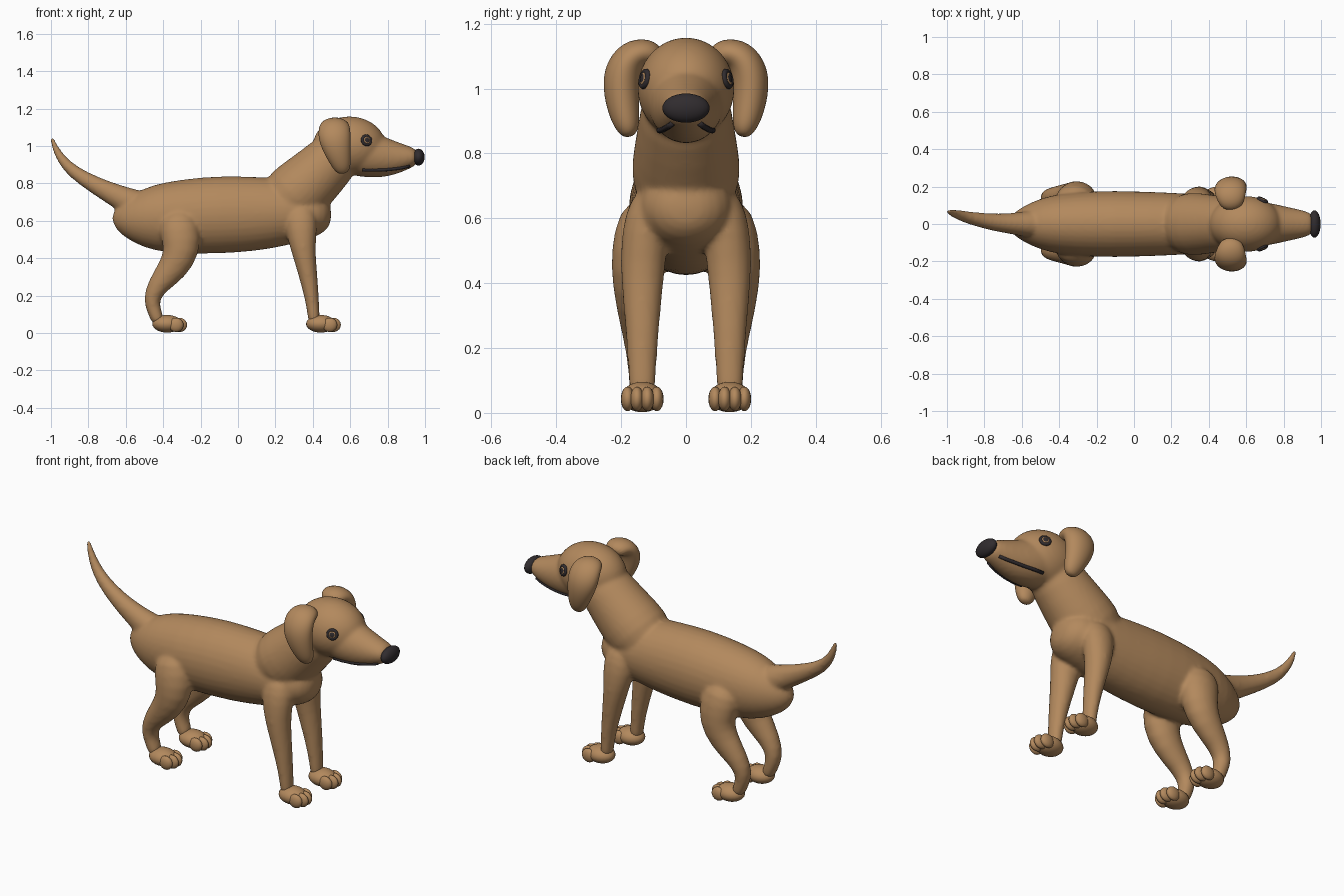
import bpy, bmesh, math
from mathutils import Vector, Matrix

if "Cube" in bpy.data.objects:
    bpy.data.objects.remove(bpy.data.objects["Cube"])


def material(name, rgb):
    m = bpy.data.materials.new(name)
    m.diffuse_color = (*rgb, 1)
    m.use_nodes = True
    m.node_tree.nodes["Principled BSDF"].inputs["Base Color"].default_value = m.diffuse_color
    return m


COAT = material("tan coat", (0.45, 0.25, 0.11))
DARK = material("dark nose", (0.03, 0.025, 0.028))


def loft(bm, pts, side, n=16):
    """Tube of elliptical rings; each point is x, y, z, radius along side, other radius."""
    cs = [Vector(p[:3]) for p in pts]
    rings = []
    for i, p in enumerate(pts):
        t = (cs[min(i + 1, len(cs) - 1)] - cs[max(i - 1, 0)]).normalized()
        a = (side - t * side.dot(t)).normalized()
        b = t.cross(a)
        rings.append([bm.verts.new(cs[i] + a * p[3] * math.cos(k * math.tau / n)
                                   + b * p[4] * math.sin(k * math.tau / n)) for k in range(n)])
    for r, q in zip(rings, rings[1:]):
        for k in range(n):
            bm.faces.new((r[k], r[(k + 1) % n], q[(k + 1) % n], q[k]))
    bm.faces.new(rings[0])
    bm.faces.new(rings[-1])


def ball(bm, c, r, u=24, v=16):
    bmesh.ops.create_uvsphere(bm, u_segments=u, v_segments=v, radius=1,
                              matrix=Matrix.Translation(c) @ Matrix.Diagonal((*r, 1)))


def finish(bm, name, *mats):
    bmesh.ops.recalc_face_normals(bm, faces=bm.faces)
    for f in bm.faces:
        f.smooth = True
    me = bpy.data.meshes.new(name)
    bm.to_mesh(me)
    bm.free()
    for m in mats:
        me.materials.append(m)
    ob = bpy.data.objects.new(name, me)
    bpy.context.collection.objects.link(ob)
    return ob


Y, X = Vector((0, 1, 0)), Vector((1, 0, 0))
bm = bmesh.new()

# torso
loft(bm, [(-.66, 0, .66, .03, .04), (-.625, 0, .635, .075, .095), (-.55, 0, .62, .12, .14),
          (-.45, 0, .615, .157, .183), (-.3, 0, .622, .177, .203), (-.1, 0, .632, .183, .214),
          (.1, 0, .637, .175, .203), (.25, 0, .645, .17, .185), (.4, 0, .635, .155, .135),
          (.47, 0, .63, .11, .095), (.5, 0, .63, .04, .04)], Y)
# neck
loft(bm, [(.22, 0, .66, .15, .16), (.3, 0, .735, .175, .18), (.38, 0, .805, .165, .168),
          (.5, 0, .92, .145, .148), (.57, 0, 1.0, .13, .13)], Y)
# skull and muzzle
ball(bm, (.595, 0, 1.0), (.198, .152, .158))
loft(bm, [(.55, 0, .98, .12, .12), (.67, 0, .955, .125, .127), (.75, 0, .943, .11, .117),
          (.8, 0, .937, .098, .105), (.87, 0, .936, .083, .081), (.93, 0, .94, .067, .056),
          (.96, 0, .94, .052, .04)], Y)
# tail
loft(bm, [(-.5, 0, .67, .085, .09), (-.58, 0, .7, .07, .075), (-.66, .002, .738, .056, .062),
          (-.765, .01, .79, .046, .047), (-.885, .033, .862, .034, .036), (-.95, .052, .935, .026, .026),
          (-.982, .062, 1.0, .017, .017), (-.997, .068, 1.05, .01, .01)], Y)
for s in (1, -1):
    # front leg
    loft(bm, [(.33, s * .1, .69, .05, .07), (.335, s * .122, .6, .072, .092), (.343, s * .13, .5, .073, .078),
              (.353, s * .135, .42, .068, .062), (.386, s * .135, .25, .052, .045),
              (.403, s * .135, .12, .043, .032), (.408, s * .135, .04, .043, .035)], Y)
    # hind leg
    loft(bm, [(-.33, s * .115, .65, .07, .09), (-.31, s * .14, .55, .088, .115), (-.298, s * .15, .44, .085, .1),
              (-.345, s * .15, .345, .07, .083), (-.435, s * .145, .25, .054, .056),
              (-.466, s * .138, .175, .046, .046), (-.446, s * .135, .11, .043, .037),
              (-.42, s * .135, .045, .043, .036)], Y)
body = finish(bm, "body", COAT)
body.modifiers.new("round", 'SUBSURF').levels = 1
rm = body.modifiers.new("fuse", 'REMESH')
rm.mode, rm.voxel_size, rm.use_smooth_shade = 'VOXEL', .01, True
sm = body.modifiers.new("blend", 'SMOOTH')
sm.factor, sm.iterations = .5, 8

# paws with toes
for label, px in (("front", .455), ("hind", -.367)):
    for s, hand in ((1, "left"), (-1, "right")):
        bm = bmesh.new()
        y = s * .135
        ball(bm, (px - .012, y, .049), (.079, .064, .047))
        for dy, dx in ((-.045, .036), (-.016, .055), (.016, .055), (.045, .036)):
            ball(bm, (px + dx, y + dy, .043), (.04, .021, .038), 16, 10)
        finish(bm, f"{label}_paw_{hand}", COAT)

# nose
bm = bmesh.new()
ball(bm, (.965, 0, .94), (.033, .073, .045))
finish(bm, "nose", DARK)

# hanging ears
for s, hand in ((1, "left"), (-1, "right")):
    bm = bmesh.new()
    loft(bm, [(.52, s * .08, 1.09, .045, .03), (.52, s * .115, 1.115, .07, .045),
              (.515, s * .165, 1.105, .085, .056), (.515, s * .198, 1.05, .09, .062),
              (.53, s * .2, .98, .076, .056), (.55, s * .188, .91, .056, .046),
              (.56, s * .178, .873, .042, .034), (.564, s * .174, .852, .02, .016)], X)
    ear = finish(bm, f"ear_{hand}", COAT)
    ear.modifiers.new("round", 'SUBSURF').levels = 2
    ear.modifiers["round"].render_levels = 2

# eyes and mouth lines, laid on the fused head surface
bpy.context.view_layer.update()
skin = body.evaluated_get(bpy.context.evaluated_depsgraph_get())


def on_skin(x, z, s):
    hit, loc, nor, _ = skin.ray_cast(Vector((x, s, z)), Vector((0, -s, 0)))
    return (loc, nor) if hit else (Vector((x, s * .08, z)), Vector((0, s, 0)))


spots = {}
for s in (1, -1):
    spots[s] = (on_skin(.687, 1.03, s),
                [on_skin(x, z, s)[0] for x, z in ((.665, .872), (.72, .871), (.78, .872),
                                                  (.84, .878), (.88, .884), (.917, .893))])
for s, hand in ((1, "left"), (-1, "right")):
    (loc, nor), line = spots[s]
    # eyeball with a dark pupil
    bm = bmesh.new()
    ball(bm, (0, 0, 0), (.024, .024, .012))
    for f in bm.faces:
        f.material_index = int(f.calc_center_median().xy.length < .014)
    eye = finish(bm, f"eye_{hand}", COAT, DARK)
    eye.location = loc
    eye.rotation_euler = nor.to_track_quat('Z', 'Y').to_euler()
    # dark eyelid rim
    bpy.ops.mesh.primitive_torus_add(major_radius=.023, minor_radius=.009, major_segments=28,
                                     minor_segments=10, location=loc, rotation=eye.rotation_euler)
    rim = bpy.context.object
    rim.name = f"eye_rim_{hand}"
    rim.data.materials.append(DARK)
    bpy.ops.object.shade_smooth()
    # mouth line
    bm = bmesh.new()
    loft(bm, [(*p, .009, .009) for p in line], Vector((0, 0, 1)), 10)
    finish(bm, f"mouth_{hand}", DARK)
